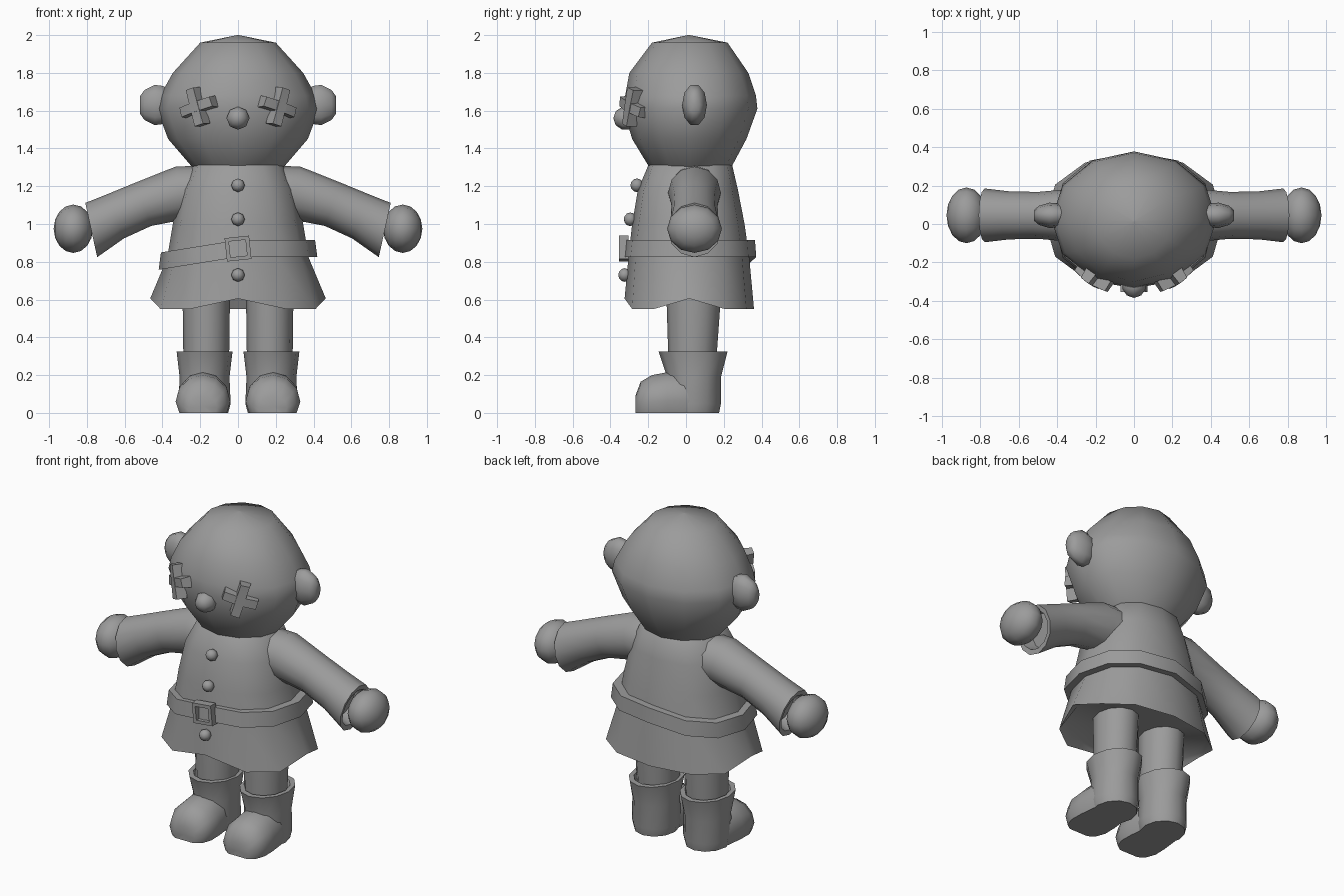
import bpy, bmesh, math
from mathutils import Vector, Matrix

if "Cube" in bpy.data.objects:
    bpy.data.objects.remove(bpy.data.objects["Cube"])

cloth = bpy.data.materials.new("plain grey")
cloth.diffuse_color = (0.33, 0.33, 0.33, 1)
cloth.use_nodes = True
cloth.node_tree.nodes["Principled BSDF"].inputs["Base Color"].default_value = cloth.diffuse_color


def finish(name, bm, angle=50):
    bmesh.ops.recalc_face_normals(bm, faces=bm.faces)
    me = bpy.data.meshes.new(name)
    bm.to_mesh(me)
    bm.free()
    ob = bpy.data.objects.new(name, me)
    bpy.context.collection.objects.link(ob)
    me.materials.append(cloth)
    bpy.ops.object.select_all(action='DESELECT')
    ob.select_set(True)
    bpy.context.view_layer.objects.active = ob
    bpy.ops.object.shade_smooth_by_angle(angle=math.radians(angle))
    return ob


def ring(c, u, v, n=12, power=2.0):
    """Closed superellipse around c with half axes u and v."""
    pts = []
    for i in range(n):
        a = math.tau * i / n
        ca, sa = round(math.cos(a), 6), round(math.sin(a), 6)
        f = lambda t: math.copysign(abs(t) ** (2 / power), t)
        pts.append(Vector(c) + Vector(u) * f(ca) + Vector(v) * f(sa))
    return pts


def flat_ring(z, rx, y0, y1, x=0, n=12, power=2.0):
    return ring((x, (y0 + y1) / 2, z), (rx, 0, 0), (0, (y1 - y0) / 2, 0), n, power)


def loft(name, rings, caps=True, loop=False, angle=50):
    bm = bmesh.new()
    rows = [[bm.verts.new(p) for p in r] for r in rings]
    n = len(rows[0])
    pairs = list(zip(rows, rows[1:])) + ([(rows[-1], rows[0])] if loop else [])
    for a, b in pairs:
        for i in range(n):
            j = (i + 1) % n
            bm.faces.new((a[i], a[j], b[j], b[i]))
    if caps and not loop:
        for r in (rows[0], rows[-1]):
            mid = bm.verts.new(sum((v.co for v in r), Vector()) / n)
            for i in range(n):
                bm.faces.new((r[i], r[(i + 1) % n], mid))
    return finish(name, bm, angle)


def ball(name, c, r, axis='Z', seg=10, rings=7):
    bm = bmesh.new()
    bmesh.ops.create_uvsphere(bm, u_segments=seg, v_segments=rings, radius=1)
    turn = {'X': Matrix.Rotation(math.pi / 2, 4, 'Y'),
            'Y': Matrix.Rotation(math.pi / 2, 4, 'X'), 'Z': Matrix()}[axis]
    bm.transform(Matrix.Translation(c) @ Matrix.Diagonal((*r, 1)) @ turn)
    return finish(name, bm)


# Head, pear-shaped towards the neck
head = [(1.27, .20, -.15, .20), (1.31, .25, -.20, .245), (1.45, .37, -.285, .32),
        (1.61, .43, -.332, .378), (1.68, .412, -.322, .37), (1.80, .345, -.30, .33),
        (1.96, .20, -.18, .22), (2.0, .005, .01, .02)]
loft("head", [flat_ring(*r) for r in head])

# Nose
ball("nose", (0, -.315, 1.56), (.064, .07, .064), 'Y', 8, 5)

# Tunic with wavy hem and recessed underside
tunic = [(1.33, .20, -.18, .22), (1.31, .24, -.20, .245), (1.18, .305, -.255, .275),
         (1.0, .345, -.285, .31), (.82, .375, -.305, .335), (.55, .465, -.325, .36)]
rows = [flat_ring(*r, power=2.3) for r in tunic]
for i in (0, 6, 9):
    rows[-1][i].z = .605
rows.append(flat_ring(.61, .43, -.295, .33, power=2.3))
loft("tunic", rows)

# Belt, sagging on one side
belt = []
for z, rx, y0, y1 in [(.825, .37, -.29, .33), (.825, .42, -.335, .372),
                      (.915, .408, -.325, .365), (.915, .35, -.28, .32)]:
    r = flat_ring(z, rx, y0, y1, power=2.3)
    for p in r:
        p.z -= .16 * max(0, -p.x)
    belt.append(r)
loft("belt", belt, loop=True)

# Square buckle frame
tilt = Matrix.Translation((0, -.335, .87)) @ Matrix.Rotation(math.radians(-6), 4, 'Y')
frame = []
for y, h in [(.03, .062), (-.02, .062), (-.02, .042), (.03, .042)]:
    frame.append([tilt @ Vector((sx * h * 1.05, y, sz * h))
                  for sx, sz in [(-1, -1), (1, -1), (1, 1), (-1, 1)]])
loft("buckle", frame, loop=True, angle=30)

# Buttons
for i, (y, z) in enumerate([(-.26, 1.205), (-.295, 1.025), (-.325, .73)]):
    ball(f"button_{i + 1}", (0, y, z), (.036, .034, .036), 'Y', 8, 6)

for s, side in ((-1, "left"), (1, "right")):
    # Cross-shaped eyes wrapped around the face
    place = Matrix.Translation((s * .22, -.292, 1.62)) @ Matrix.Rotation(s * math.radians(33), 4, 'Z')
    for k, deg in enumerate((17, 107)):
        spin = place.copy()
        turn = Matrix.Rotation(s * math.radians(deg), 4, 'Y')
        bar = []
        for lx in (-.1, 0, .1):
            r = []
            for y, z in [(-.025, -.026), (-.025, .026), (.035, .032), (.035, -.032)]:
                p = turn @ Vector((lx, y, z))
                p.y += 1.8 * p.x ** 2
                r.append(spin @ p)
            bar.append(r)
        loft(f"eye_bar_{side}_{k + 1}", bar, angle=30)

    # Ears
    loft(f"ear_{side}", [ring((s * x, .045, 1.63), (0, .066 * f, 0), (0, 0, .112 * f), 10)
                         for x, f in [(.34, .7), (.40, .95), (.44, 1), (.495, .75), (.52, .42)]])

    # Sleeves, flaring to an open cuff
    sleeve = [(.18, 1.16, .15, .10), (.30, 1.165, .142, .22), (.50, 1.105, .122, .36),
              (.65, 1.04, .125, .40), (.777, .968, .147, .22),
              (.774, .969, .115, .22), (.70, .99, .105, .22)]
    rows = []
    for x, z, r, slope in sleeve:
        d = Vector((s * slope, 0, 1)).normalized()
        rows.append(ring((s * x, .045, z), (0, min(r, .14), 0), d * r))
    loft(f"sleeve_{side}", rows)

    # Hands
    ball(f"hand_{side}", (s * .872, .045, .975), (.104, .145, .128), 'X', 12, 8)

    # Legs
    loft(f"leg_{side}", [flat_ring(z, rx, y0, y1, s * .168) for z, rx, y0, y1 in
                         [(.2, .115, -.09, .155), (.34, .122, -.095, .165), (.66, .126, -.105, .188)]])

    # Boot shafts with a flared, hollow top
    shaft = [(0, .125, -.10, .175), (.05, .138, -.11, .185), (.19, .132, -.10, .185),
             (.325, .148, -.145, .22), (.325, .122, -.11, .185), (.25, .11, -.08, .15)]
    loft(f"boot_shaft_{side}", [flat_ring(z, rx, y0, y1, s * .177) for z, rx, y0, y1 in shaft])

    # Boot feet with a rounded toe and a flat sole
    foot = [(.12, .10, .19), (0, .13, .22), (-.10, .143, .215), (-.18, .145, .20),
            (-.24, .12, .165), (-.268, .075, .09)]
    rows = []
    for y, w, h in foot:
        r = ring((s * .185, y, h * .3), (w, 0, 0), (0, 0, h * .7), 12)
        for p in r:
            p.z = max(p.z, 0)
        rows.append(r)
    loft(f"boot_foot_{side}", rows)
